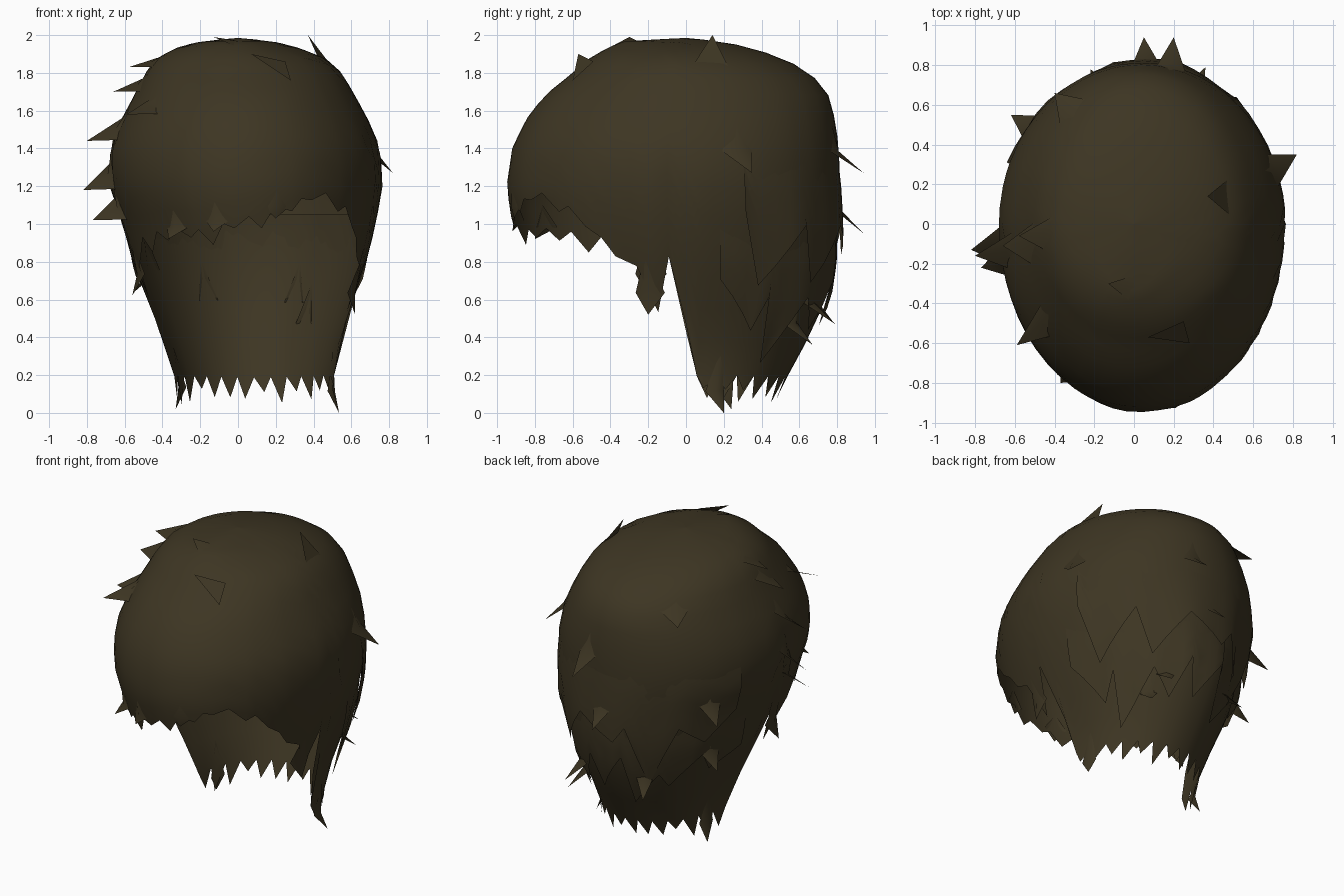
import bpy, math, random

if "Cube" in bpy.data.objects:
    bpy.data.objects.remove(bpy.data.objects["Cube"])

random.seed(11)

hair = bpy.data.materials.new("dark_brown_hair")
hair.diffuse_color = (0.047, 0.036, 0.0165, 1)
hair.use_nodes = True
hair.node_tree.nodes["Principled BSDF"].inputs["Base Color"].default_value = hair.diffuse_color

# head cross-sections: height, left x, right x, front y, back y
SECTIONS = [
    (0.00, -.33, .53, -.45, .45), (0.20, -.34, .51, -.50, .54),
    (0.40, -.40, .54, -.62, .65), (0.60, -.48, .61, -.75, .74),
    (0.80, -.56, .68, -.86, .79), (1.00, -.61, .73, -.92, .81),
    (1.20, -.68, .765, -.95, .815), (1.40, -.68, .755, -.92, .81),
    (1.55, -.62, .69, -.85, .79), (1.68, -.55, .62, -.75, .755),
    (1.80, -.49, .55, -.60, .66), (1.88, -.43, .46, -.51, .51),
    (1.94, -.31, .30, -.40, .32), (1.97, -.18, .17, -.32, .16),
    (1.985, 0, 0, 0, 0)]

# hairline of the sides and nape: angle away from the front, height
SIDE_LINE = [(60, .93), (72, .78), (78, .64), (84, .83), (90, .5), (96, .2),
             (115, .2), (180, .19)]
# slanted fringe: angle towards +x, height
FRINGE = [(-60, .93), (-40, .98), (-22, .97), (0, 1.04), (15, 1.11), (38, 1.17),
          (50, 1.08), (60, .93)]


def lookup(table, key):
    for a, b in zip(table, table[1:]):
        if key <= b[0]:
            t = max(0, (key - a[0]) / (b[0] - a[0]))
            return [p + (q - p) * t for p, q in zip(a[1:], b[1:])]
    return list(table[-1][1:])


def hairline(deg):
    return lookup(FRINGE, deg)[0] if abs(deg) < 60 else lookup(SIDE_LINE, abs(deg))[0]


def surface(deg, z, lift=0.0):
    """Point on the head shape at an angle and height."""
    left, right, front, back = lookup(SECTIONS, z)
    a = math.radians(deg)
    c = math.cos(a)
    depth = -front if c > 0 else back
    return ((left + right) / 2 + ((right - left) / 2 + lift) * math.sin(a),
            -(depth + lift) * c, z)


def make(name, verts, faces, angle=50):
    mesh = bpy.data.meshes.new(name)
    mesh.from_pydata(verts, [], faces)
    mesh.materials.append(hair)
    ob = bpy.data.objects.new(name, mesh)
    bpy.context.collection.objects.link(ob)
    bpy.ops.object.select_all(action='DESELECT')
    ob.select_set(True)
    bpy.context.view_layer.objects.active = ob
    bpy.ops.object.shade_smooth_by_angle(angle=math.radians(angle))
    return ob


def sheet(name, angles, rows, height, lift, closed=False):
    """Grid of columns hanging down over the head shape."""
    n = len(angles)
    verts, faces = [], []
    for i, deg in enumerate(angles):
        for j in range(rows + 1):
            t = j / rows
            verts.append(surface(deg, height(i, deg, t), lift(t)))
    for i in range(n if closed else n - 1):
        k = (i + 1) % n
        for j in range(rows):
            a, b = i * (rows + 1) + j, k * (rows + 1) + j
            if closed and j == 0:
                faces.append((a, a + 1, b + 1))
            else:
                faces.append((a, a + 1, b + 1, b))
    return make(name, verts, faces)


# main cap with a jagged hairline; teeth lean a little to either side
COLS = 60
angles = [-180 + 360 * i / COLS for i in range(COLS)]
teeth = []
for i, deg in enumerate(angles):
    depth = random.uniform(.06, .16) if abs(deg) > 95 else random.uniform(.02, .11)
    teeth.append(depth if i % 2 else 0)
    if i % 2 and abs(abs(deg) - 87) > 12:
        angles[i] += random.uniform(-1.8, 1.8)


def cap_height(i, deg, t):
    low = hairline(deg)
    if t > .999:
        return max(0.02, low - teeth[i])
    return 1.985 - (1.985 - low) * (1 - math.cos(t / .94 * math.pi / 2))


sheet("hair_cap", angles, 17, cap_height, lambda t: 0, closed=True)


# overlapping locks down the back and behind the ears
def lock_layer(name, start, stop, locks, top, low, drop, rise):
    per = 4
    n = locks * per
    ang = [start + (stop - start) * i / n for i in range(n + 1)]
    depth = [random.uniform(.3, 1.4) * drop for _ in range(locks + 1)]
    notch = [random.uniform(-.08, .08) for _ in range(locks + 1)]
    peak = [random.choice((1, 2, 3)) for _ in range(locks + 1)]

    def height(i, deg, t):
        lock, p = i // per, i % per
        m = peak[lock]
        k = p / m if p <= m else (per - p) / (per - m)
        gap = notch[lock] + (notch[min(lock + 1, locks)] - notch[lock]) * p / per
        end = low + gap - depth[lock] * k
        return top + (end - top) * t

    sheet(name, ang, 7, height, lambda t: -.012 + rise * t)


lock_layer("upper_back_locks", 112, 248, 5, 1.42, 1.02, .30, .045)
lock_layer("lower_back_locks", 103, 257, 7, 1.05, .66, .26, .04)


# loose tufts rooted on the head behind their tip
def tuft(tip, rise, twist):
    x, y, z = tip
    top = z + rise
    left, right, front, back = lookup(SECTIONS, top)
    depth = -front if y < 0 else back
    deg = math.degrees(math.atan2((x - (left + right) / 2) / (right - left) * 2,
                                  -y / depth))
    half = 6 if z < 1.6 else 9
    drop = rise * .65
    root = surface(deg, top, -.005)
    a = surface(deg - half, top - drop * (1 - twist), -.008)
    b = surface(deg + half, top - drop * (1 + twist), -.008)
    ridge = surface(deg, top - drop, .016)
    faces = [(0, 1, 3), (0, 3, 2), (1, 4, 3), (3, 4, 2)]
    if twist:
        faces.append((1, 2, 4))
    make("loose_tuft", [root, a, b, ridge, tip], faces, 70)


# swept tufts on the left side
for tip, rise in [((-.82, -.13, 1.18), .22), ((-.80, -.16, 1.44), .19),
                  ((-.77, -.22, 1.02), .18), ((-.66, -.11, 1.70), .11),
                  ((-.58, -.06, 1.83), .08), ((-.59, -.61, 1.58), .12)]:
    tuft(tip, rise, .5)

# hanging tufts on the back, sides, nape and fringe
for tip in [(-.62, .55, 1.00), (-.55, .45, .64), (.82, .35, 1.27),
            (.20, .94, 1.27), (.05, .94, .95), (.36, .79, .47),
            (-.22, .78, .48), (.42, .67, .36), (.62, -.20, .52),
            (-.56, -.20, .62), (.535, .20, .00), (-.33, .24, .02)]:
    tuft(tip, .33, 0)
for tip in [(-.40, .66, 1.66), (-.37, -.80, .92), (-.13, -.92, .96),
            (.20, -.91, 1.03)]:
    tuft(tip, .18, 0)

# crown tufts lifting off the top: two base points, tip, ridge
for side, a, b, tip, ridge in [
    ("right", (.50, .03, 1.83), (.48, .23, 1.82), (.37, .14, 2.0), (.42, .13, 1.89)),
    ("middle", (.06, -.45, 1.91), (.06, -.24, 1.96), (-.13, -.30, 1.99),
     (.0, -.32, 1.968)),
    ("front", (.25, -.49, 1.86), (.28, -.60, 1.76), (.07, -.57, 1.90),
     (.16, -.55, 1.85))]:
    make("crown_tuft_" + side, [a, b, tip, ridge],
         [(0, 1, 2), (0, 2, 3), (1, 3, 2)], 70)
